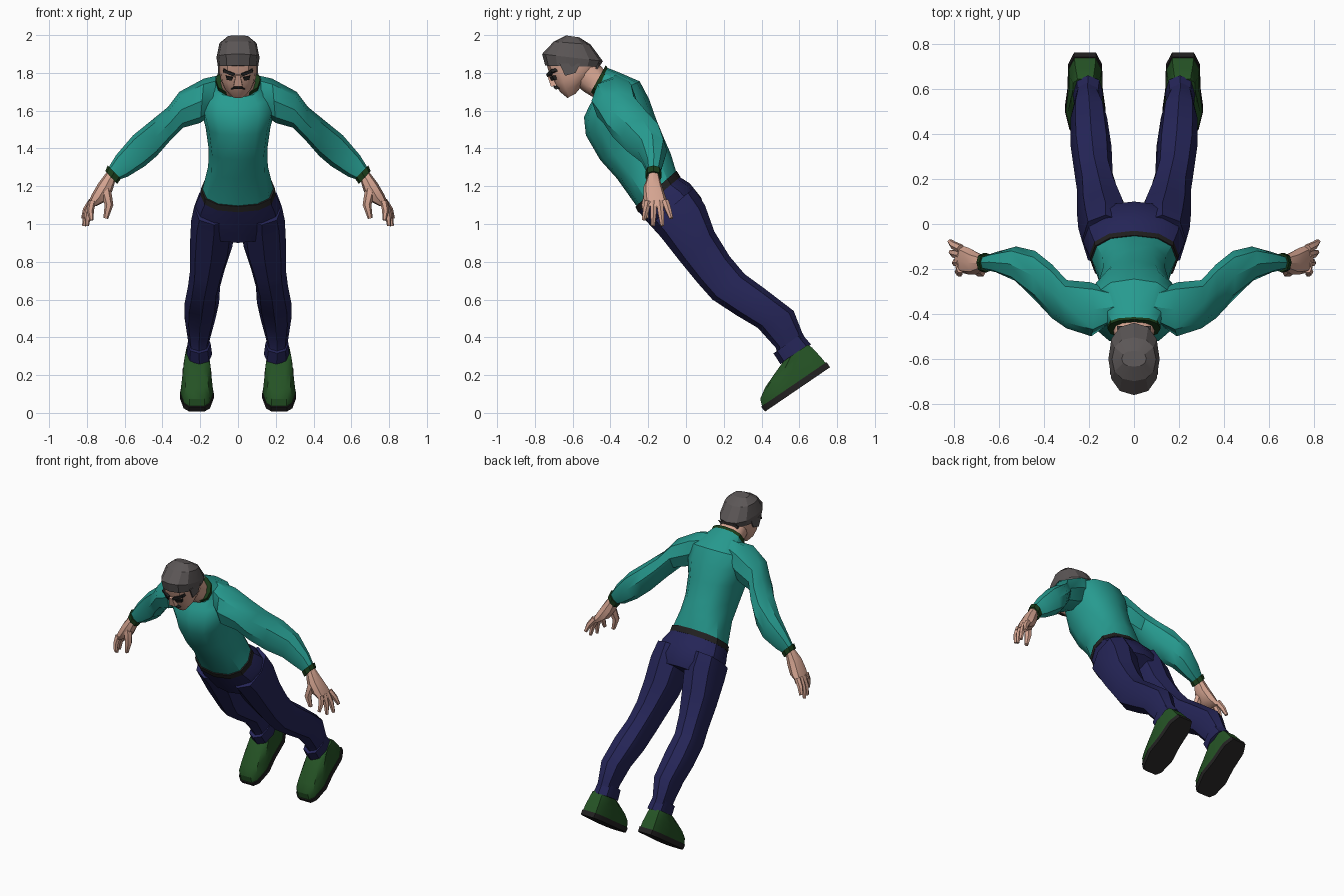
import bpy, bmesh, math
from mathutils import Vector as V


def mat(name, rgb):
    m = bpy.data.materials.new(name)
    m.diffuse_color = (*rgb, 1)
    return m


SKIN = mat("skin", (0.66, 0.37, 0.28))
HAIR = mat("grey_hair", (0.105, 0.093, 0.093))
TEAL = mat("teal_sweater", (0.02, 0.33, 0.28))
TRIM = mat("dark_green_trim", (0.010, 0.045, 0.010))
NAVY = mat("navy_trousers", (0.018, 0.018, 0.095))
SHOE = mat("green_shoe", (0.018, 0.085, 0.018))
DARK = mat("charcoal", (0.016, 0.015, 0.015))


def finish(bm, name, material, mirror=False, angle=35):
    bmesh.ops.recalc_face_normals(bm, faces=bm.faces)
    me = bpy.data.meshes.new(name)
    bm.to_mesh(me)
    bm.free()
    me.materials.append(material)
    me.shade_smooth()
    me.set_sharp_from_angle(angle=math.radians(angle))
    ob = bpy.data.objects.new(name, me)
    bpy.context.collection.objects.link(ob)
    if mirror:
        ob.modifiers.new("mirror", "MIRROR").use_mirror_merge = False
    return ob


def oval(c, a, b, n, p=0.85):
    """Rounded ring with half axes a and b."""
    pts = []
    for i in range(n):
        t = 2 * math.pi * i / n
        x, y = math.cos(t), math.sin(t)
        pts.append(c + a * math.copysign(abs(x) ** p, x) + b * math.copysign(abs(y) ** p, y))
    return pts


def loft(name, rings, material, mirror=False, angle=35):
    bm = bmesh.new()
    vs = [[bm.verts.new(p) for p in r] for r in rings]
    n = len(rings[0])
    for lo, hi in zip(vs, vs[1:]):
        for i in range(n):
            j = (i + 1) % n
            bm.faces.new((lo[i], lo[j], hi[j], hi[i]))
    bm.faces.new(vs[0])
    bm.faces.new(vs[-1])
    return finish(bm, name, material, mirror, angle)


def body(rows, n=12):
    """Rows: front y, front z, back y, back z, inner x, outer x."""
    return [oval(V(((x0 + x1) / 2, (fy + by) / 2, (fz + bz) / 2)), V(((x1 - x0) / 2, 0, 0)),
                 V((0, by - fy, bz - fz)) / 2, n) for fy, fz, by, bz, x0, x1 in rows]


def centred(rows, n=12):
    return body([(*r[:4], -r[4], r[4]) for r in rows], n)


def arm_rings(rows, n=8):
    """Rows: top x, top z, bottom x, bottom z, front y, back y."""
    return [oval(V(((tx + bx) / 2, (y0 + y1) / 2, (tz + bz) / 2)), V((tx - bx, 0, tz - bz)) / 2,
                 V((0, (y1 - y0) / 2, 0)), n) for tx, tz, bx, bz, y0, y1 in rows]


def tube(name, pts, radii, material):
    rings = []
    for i, p in enumerate(pts):
        d = (V(pts[min(i + 1, len(pts) - 1)]) - V(pts[max(i - 1, 0)])).normalized()
        a = d.cross(V((0, 1, 0))).normalized()
        rings.append(oval(V(p), a * radii[i], d.cross(a) * radii[i], 6, 1))
    loft(name, rings, material, True)


def prism(name, pts, offset, material, mirror=False):
    loft(name, [[V(p) for p in pts], [V(p) + V(offset) for p in pts]], material, mirror, 20)


# Sweater body, belt and collar
loft("sweater", centred([
    (-.255, 1.085, -.05, 1.27, .19), (-.365, 1.24, -.08, 1.37, .158),
    (-.455, 1.34, -.115, 1.45, .155), (-.53, 1.47, -.16, 1.56, .172),
    (-.54, 1.565, -.195, 1.66, .20), (-.51, 1.63, -.245, 1.755, .185),
    (-.48, 1.675, -.36, 1.805, .135), (-.485, 1.69, -.425, 1.83, .11)]), TEAL)
loft("belt", centred([(-.253, 1.062, -.03, 1.25, .20), (-.268, 1.092, -.05, 1.282, .196)]), DARK)
loft("collar", centred([(-.49, 1.675, -.41, 1.82, .118), (-.508, 1.69, -.425, 1.84, .118)]), TRIM)

# Sleeves with cuffs
loft("sleeve", arm_rings([
    (.09, 1.79, .15, 1.57, -.45, -.29), (.18, 1.77, .20, 1.535, -.50, -.26),
    (.31, 1.70, .29, 1.51, -.465, -.25), (.37, 1.62, .36, 1.44, -.42, -.18),
    (.45, 1.555, .43, 1.36, -.34, -.12), (.555, 1.47, .495, 1.305, -.255, -.10),
    (.645, 1.365, .585, 1.25, -.215, -.125), (.685, 1.30, .63, 1.235, -.205, -.14)]), TEAL, True)
loft("sleeve_cuff", arm_rings([
    (.69, 1.31, .62, 1.24, -.215, -.13), (.702, 1.28, .64, 1.212, -.215, -.13)]), TRIM, True)

# Hands
loft("palm", arm_rings([
    (.688, 1.285, .648, 1.235, -.20, -.145), (.74, 1.215, .665, 1.175, -.225, -.125),
    (.775, 1.155, .70, 1.12, -.225, -.105), (.80, 1.095, .75, 1.095, -.215, -.095)]), SKIN, True)
for name, y, tip in (("index_finger", -.20, (.775, -.225, 1.02)),
                     ("middle_finger", -.17, (.80, -.175, .99)),
                     ("ring_finger", -.14, (.815, -.125, .99)),
                     ("little_finger", -.11, (.82, -.078, 1.03))):
    base = V((.772, y, 1.12))
    tube(name, [base, base.lerp(V(tip), .5) + V((.008, 0, 0)), tip], (.02, .018, .011), SKIN)
tube("thumb", [(.70, -.195, 1.18), (.683, -.215, 1.10), (.70, -.21, 1.03)], (.028, .023, .013), SKIN)

# Trousers: hips, legs and turn-ups
loft("hips", centred([
    (-.25, 1.065, -.035, 1.25, .197), (-.205, 1.01, .02, 1.215, .222),
    (-.15, .95, .08, 1.14, .235), (-.105, .90, .10, 1.08, .20)]), NAVY)
loft("trouser_leg", body([
    (-.19, .995, .04, 1.19, .02, .232), (-.14, .94, .10, 1.10, .008, .248),
    (-.03, .80, .15, .96, .03, .255), (.06, .69, .23, .83, .07, .253),
    (.14, .60, .31, .735, .095, .265), (.27, .515, .42, .655, .10, .282),
    (.38, .45, .57, .54, .12, .282), (.475, .345, .615, .425, .15, .265),
    (.49, .30, .635, .39, .152, .26)], 8), NAVY, True)
loft("trouser_turnup", body([
    (.463, .315, .612, .42, .145, .268), (.50, .258, .662, .362, .137, .272)], 8), NAVY, True)

# Shoes, built in the tilted frame of the sole
ALONG, UP = V((0, .826, .563)), V((0, -.563, .826))


def shoe_ring(h, t0, t1, w, shift=0.0):
    """Foot outline at height h from toe t0 to heel t1, scaled in width by w."""
    plan = [(0, .038), (.07, .066), (.3, .086), (.55, .074), (.85, .072), (1, .045)]
    out = [(t, .008 + s) for t, s in plan] + [(t, -s) for t, s in reversed(plan)]
    return [V((.214 + shift + s * w, .42, .008)) + ALONG * (t0 + t * (t1 - t0)) + UP * h for t, s in out]


loft("shoe_sole", [shoe_ring(0, 0, .415, 1), shoe_ring(.033, -.006, .415, 1)], DARK, True)
loft("shoe_upper", [
    shoe_ring(.03, 0, .408, .96), shoe_ring(.07, .015, .405, .93),
    shoe_ring(.105, .07, .40, .86), shoe_ring(.14, .16, .395, .78),
    shoe_ring(.165, .23, .385, .72)], SHOE, True)

# Neck and head
loft("neck", centred([
    (-.49, 1.67, -.42, 1.80, .095), (-.54, 1.70, -.45, 1.835, .088),
    (-.60, 1.75, -.49, 1.86, .085)]), SKIN)
loft("face", centred([
    (-.628, 1.667, -.585, 1.69, .035), (-.665, 1.698, -.53, 1.755, .075),
    (-.695, 1.74, -.49, 1.80, .094), (-.725, 1.80, -.465, 1.835, .10),
    (-.742, 1.86, -.46, 1.87, .10)]), SKIN)
loft("hair", centred([
    (-.745, 1.838, -.458, 1.832, .107), (-.762, 1.90, -.44, 1.862, .114),
    (-.70, 1.966, -.505, 1.95, .098), (-.635, 1.998, -.565, 1.988, .055)]), HAIR, angle=20)
prism("sideburn", [(.098, -.67, 1.85), (.098, -.56, 1.85), (.098, -.585, 1.80), (.098, -.64, 1.785)],
      (.008, 0, 0), HAIR, True)
prism("nape_hair", [(-.075, -.47, 1.845), (.075, -.47, 1.845), (.06, -.485, 1.81), (-.06, -.485, 1.81)],
      (0, .015, .006), HAIR)

# Facial features
prism("nose", [(-.012, -.70, 1.795), (.012, -.70, 1.795), (.024, -.68, 1.735), (-.024, -.68, 1.735)],
      (0, -.035, -.008), SKIN)
prism("eye", [(.026, -.69, 1.782), (.065, -.675, 1.79), (.06, -.665, 1.768), (.032, -.68, 1.766)],
      (0, -.033, -.006), DARK, True)
prism("eyebrow", [(.016, -.705, 1.80), (.075, -.68, 1.825), (.08, -.675, 1.81), (.02, -.70, 1.785)],
      (0, -.036, -.006), DARK, True)
prism("moustache", [(0, -.675, 1.734), (.018, -.672, 1.734), (.036, -.66, 1.718), (0, -.665, 1.722)],
      (0, -.03, -.006), DARK, True)
